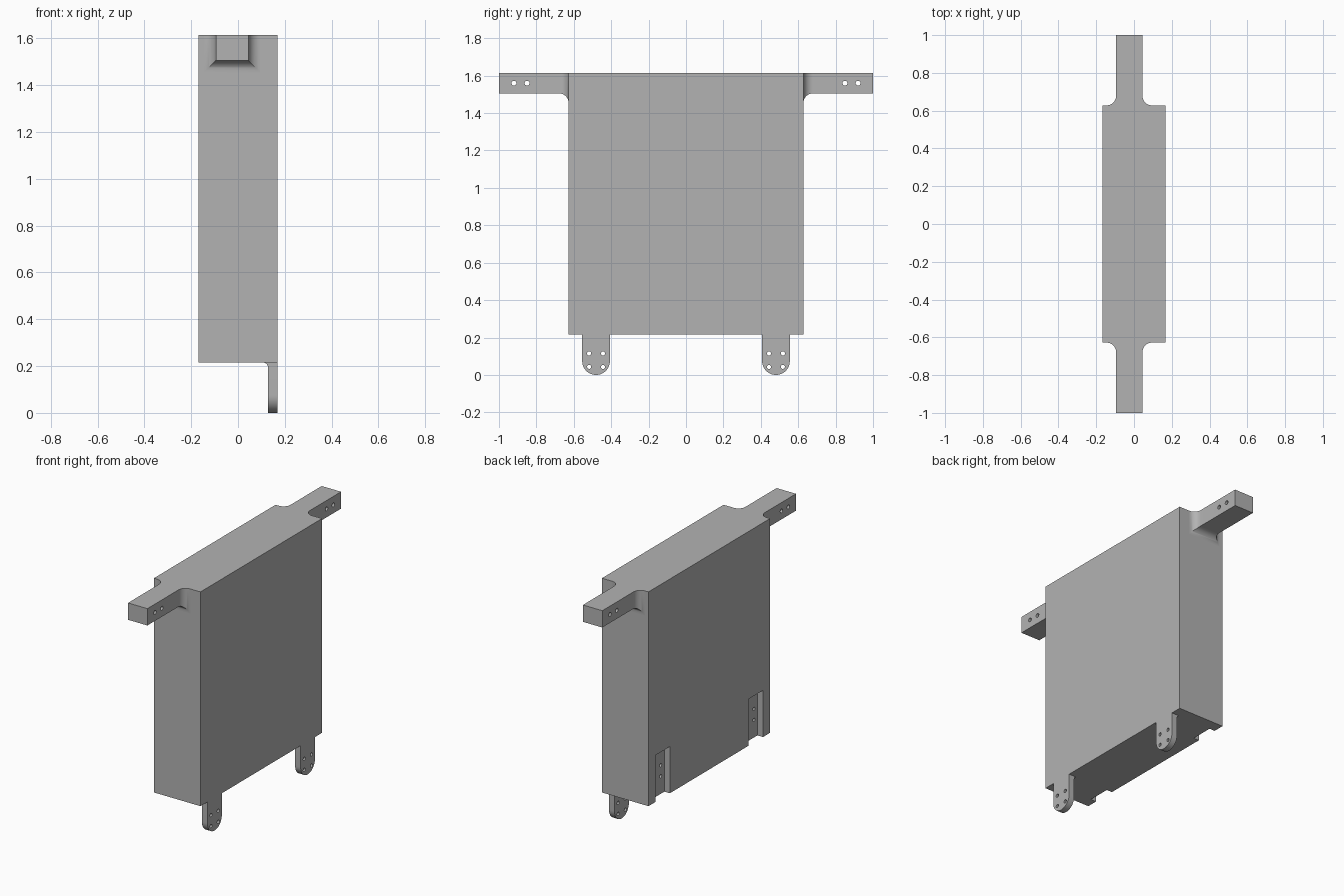
import bpy, bmesh
from math import sin, cos, pi

cube = bpy.data.objects.get("Cube")
if cube:
    bpy.data.objects.remove(cube, do_unlink=True)

grey = bpy.data.materials.new("plain grey")
grey.use_nodes = True
colour = (0.45, 0.45, 0.45, 1)
grey.diffuse_color = colour
grey.node_tree.nodes["Principled BSDF"].inputs["Base Color"].default_value = colour

# Main dimensions
HX, HY = 0.168, 0.628            # body half sizes
BASE, TOP = 0.215, 1.615         # body bottom and top
TAB_Y, TAB_R, TAB_T = 0.481, 0.074, 0.04
ARM_X, ARM_W, ARM_Z = -0.025, 0.07, 1.505
FILLET = 0.05


def loft(name, rings):
    """Closed solid through a list of matching rings."""
    bm = bmesh.new()
    loops = [[bm.verts.new(p) for p in ring] for ring in rings]
    n = len(loops[0])
    for a, b in zip(loops, loops[1:]):
        for i in range(n):
            j = (i + 1) % n
            bm.faces.new((a[i], a[j], b[j], b[i]))
    bm.faces.new(loops[0])
    bm.faces.new(loops[-1])
    bmesh.ops.recalc_face_normals(bm, faces=bm.faces)
    mesh = bpy.data.meshes.new(name)
    bm.to_mesh(mesh)
    bm.free()
    mesh.materials.append(grey)
    obj = bpy.data.objects.new(name, mesh)
    bpy.context.collection.objects.link(obj)
    return obj


def prism_x(name, profile, x0, x1):
    """Extrude a (y, z) profile along x."""
    return loft(name, [[(x, y, z) for y, z in profile] for x in (x0, x1)])


def rect(y0, y1, z0, z1):
    return [(y0, z0), (y1, z0), (y1, z1), (y0, z1)]


def arc(cy, cz, r, start, end, n):
    return [(cy + r * cos(start + (end - start) * i / n),
             cz + r * sin(start + (end - start) * i / n)) for i in range(n + 1)]


def hole(y, z, r, x0, x1):
    return prism_x("hole_cutter", arc(y, z, r, 0, 2 * pi, 24)[:-1], x0, x1)


def cut(obj, cutters):
    for c in cutters:
        mod = obj.modifiers.new("cut", 'BOOLEAN')
        mod.operation = 'DIFFERENCE'
        mod.solver = 'EXACT'
        mod.object = c
    bpy.context.view_layer.update()
    graph = bpy.context.evaluated_depsgraph_get()
    result = bpy.data.meshes.new_from_object(obj.evaluated_get(graph))
    obj.modifiers.clear()
    obj.data = result
    for c in cutters:
        bpy.data.objects.remove(c, do_unlink=True)


def bolt_holes(side, z_list, x0, x1):
    return [hole(side * TAB_Y + d, z, 0.011, x0, x1)
            for d in (-0.037, 0.037) for z in z_list]


# Box body with two slots and blind bolt holes on the -x face
body = prism_x("body", rect(-HY, HY, BASE, TOP), -HX, HX)
slots, sockets = [], []
for s in (-1, 1):
    y = s * TAB_Y
    slots.append(prism_x("slot_cutter", rect(y - TAB_R, y + TAB_R, BASE - 0.1, BASE + 0.305),
                         -HX - 0.1, -HX + TAB_T))
    sockets += bolt_holes(s, (0.33, 0.402), -HX - 0.1, -HX + 2 * TAB_T)
cut(body, slots + sockets)
parts = [body]

for s, label in ((-1, "front"), (1, "back")):
    # Carrying arm, flaring into the body on three sides
    sections = [(1.0, 0.0)]
    for i in range(13):
        a = pi / 2 * i / 12
        sections.append((HY + FILLET * (1 - sin(a)), FILLET * (1 - cos(a))))
    sections.append((HY - 0.01, FILLET))
    rings = []
    for y, o in sections:
        x0, x1, z0 = ARM_X - ARM_W - o, ARM_X + ARM_W + o, ARM_Z - o
        rings.append([(x0, s * y, z0), (x1, s * y, z0), (x1, s * y, TOP), (x0, s * y, TOP)])
    arm = loft(label + "_arm", rings)
    cut(arm, [hole(s * y, 1.56, 0.013, -0.3, 0.3) for y in (0.85, 0.92)])

    # Rounded mounting tab below the +x face
    y = s * TAB_Y
    outline = arc(y, TAB_R, TAB_R, pi, 2 * pi, 24) + [(y + TAB_R, BASE), (y - TAB_R, BASE)]
    tab = prism_x(label + "_tab", outline, HX - TAB_T, HX)
    cut(tab, bolt_holes(s, (0.043, 0.115), 0, 0.3))

    # Small fillet where the tab meets the underside
    r = 0.02
    curve = arc(HX - TAB_T - r, BASE - r, r, 0, pi / 2, 8) + [(HX - TAB_T, BASE)]
    fillet = loft(label + "_tab_fillet",
                  [[(x, y + d, z) for x, z in curve] for d in (-TAB_R, TAB_R)])
    parts += [arm, tab, fillet]

# Smooth the curved surfaces, keep the edges crisp
bpy.ops.object.select_all(action='DESELECT')
for p in parts:
    p.select_set(True)
bpy.context.view_layer.objects.active = body
bpy.ops.object.shade_smooth_by_angle(angle=pi / 6)
